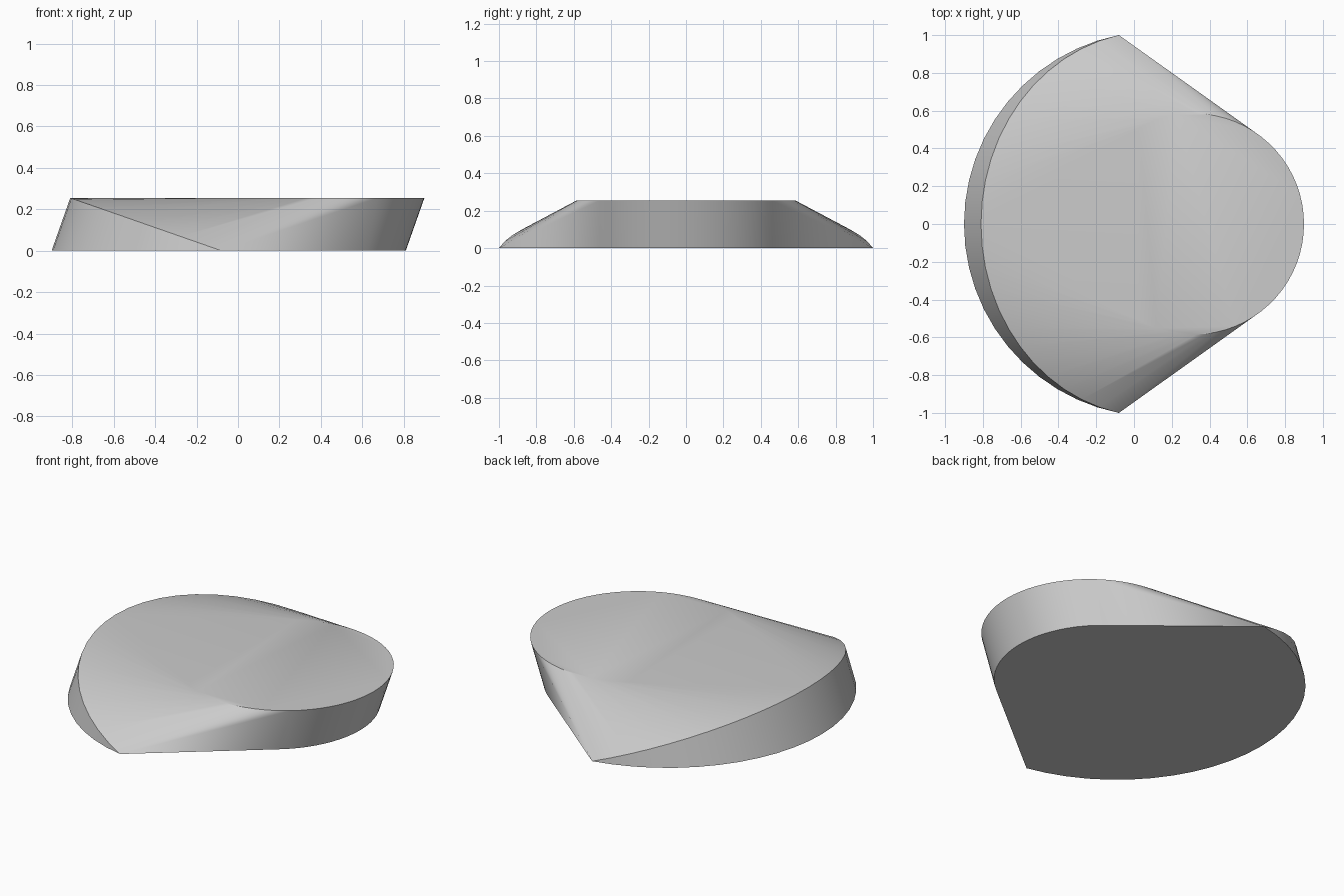
import bpy, bmesh
from math import sin, cos, atan2, radians

cube = bpy.data.objects.get("Cube")
if cube:
    bpy.data.objects.remove(cube, do_unlink=True)

HEIGHT = 0.255
LEAN = 0.09 / HEIGHT          # sideways lean of the walls per unit of height
TIP_X = -0.08                 # x of the two pointed corners
SLOPE = HEIGHT / 0.73         # fall of the large rim toward the corners

grey = bpy.data.materials.new("plain grey")
grey.use_nodes = True
colour = (0.6, 0.6, 0.6, 1)
grey.diffuse_color = colour
grey.node_tree.nodes["Principled BSDF"].inputs["Base Color"].default_value = colour


def arc(centre_x, radius, start, end, steps):
    """Points of an arc centred on the x axis."""
    for i in range(steps + 1):
        a = start + (end - start) * i / steps
        yield centre_x + radius * cos(a), radius * sin(a)


bm = bmesh.new()

# Broad rounded end: base edge, and the leaning rim that drops to both corners
half = atan2(1, TIP_X - 0.12)
for x, y in arc(0.12, 1.02, half, radians(360) - half, 24):
    bm.verts.new((x, y, 0))
    z = SLOPE * (TIP_X - x) / (1 + SLOPE * LEAN)
    if z > 0.002:
        bm.verts.new((x + LEAN * z, y, z))

# Narrow rounded end: base edge and the level top edge
for x, y in arc(0.225, 0.585, radians(-125), radians(125), 48):
    bm.verts.new((x, y, 0))
    bm.verts.new((x + 0.09, y, HEIGHT))

# Skin stretched over the edges
hull = bmesh.ops.convex_hull(bm, input=bm.verts)
spare = {g for g in hull["geom_interior"] + hull["geom_unused"]
         if isinstance(g, bmesh.types.BMVert)}
bmesh.ops.delete(bm, geom=list(spare), context='VERTS')
bmesh.ops.dissolve_limit(bm, angle_limit=radians(0.3), verts=bm.verts, edges=bm.edges)
bmesh.ops.recalc_face_normals(bm, faces=bm.faces)

mesh = bpy.data.meshes.new("wedge_body")
bm.to_mesh(mesh)
bm.free()
mesh.materials.append(grey)
body = bpy.data.objects.new("wedge_body", mesh)
bpy.context.collection.objects.link(body)

bpy.ops.object.select_all(action='DESELECT')
body.select_set(True)
bpy.context.view_layer.objects.active = body
bpy.ops.object.shade_smooth_by_angle(angle=radians(30))
